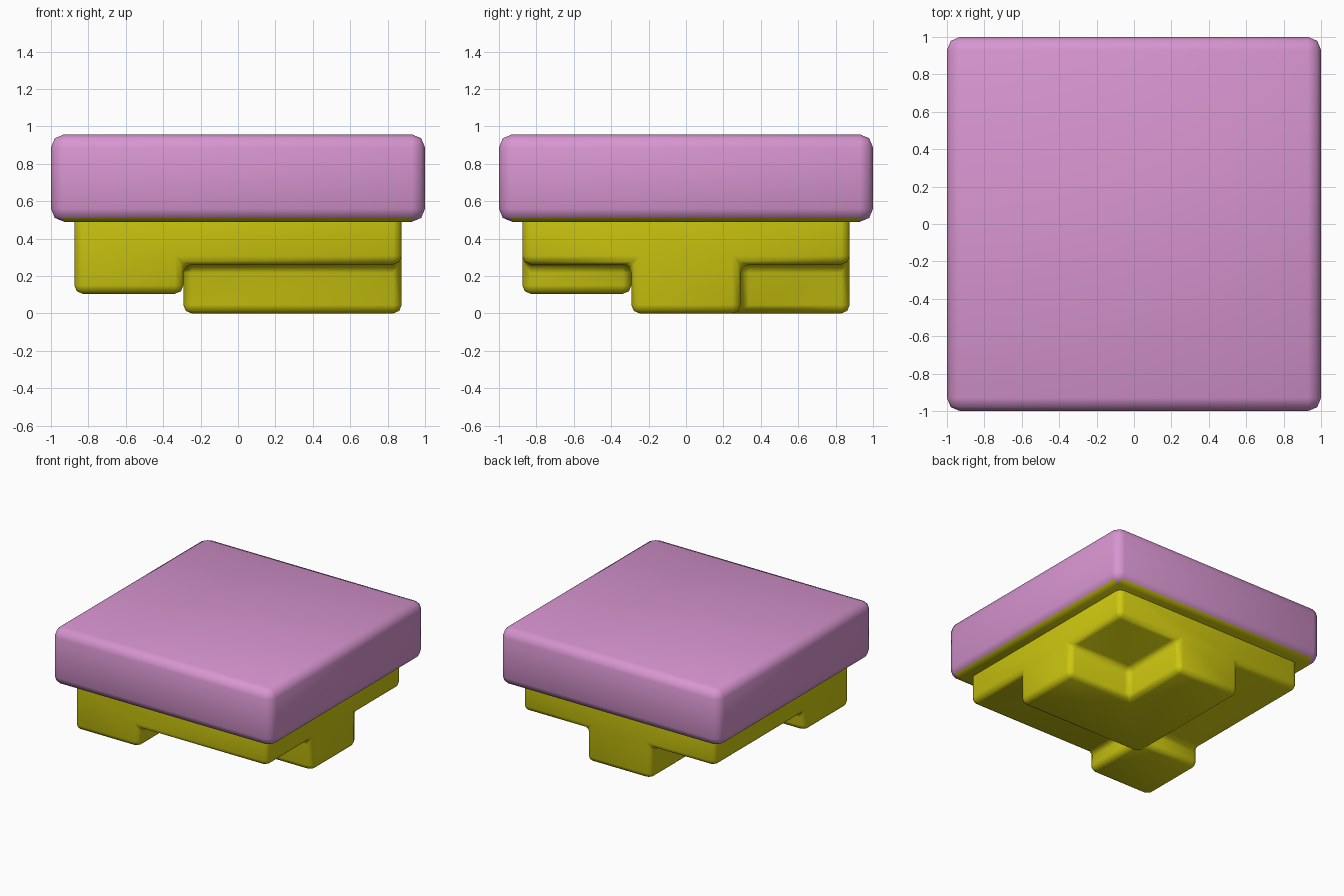
import bpy, bmesh

if "Cube" in bpy.data.objects:
    bpy.data.objects.remove(bpy.data.objects["Cube"])


def material(name, col):
    m = bpy.data.materials.new(name)
    m.diffuse_color = (*col, 1)
    m.use_nodes = True
    m.node_tree.nodes["Principled BSDF"].inputs["Base Color"].default_value = m.diffuse_color
    return m


pink = material("pink", (0.68, 0.30, 0.63))
yellow = material("yellow", (0.62, 0.58, 0.005))


def finish(bm, name, mats, width):
    """Round every hard edge and turn the mesh into a smooth object."""
    bmesh.ops.recalc_face_normals(bm, faces=bm.faces)
    edges = [e for e in bm.edges
             if len(e.link_faces) == 2 and e.calc_face_angle(0) > 0.5]
    bmesh.ops.bevel(bm, geom=edges, offset=width, offset_type='OFFSET',
                    segments=2, profile=0.5, affect='EDGES', clamp_overlap=True)
    for f in bm.faces:
        f.smooth = True
    me = bpy.data.meshes.new(name)
    bm.to_mesh(me)
    bm.free()
    for m in mats:
        me.materials.append(m)
    ob = bpy.data.objects.new(name, me)
    bpy.context.collection.objects.link(ob)
    return ob


# Top slab: pink, with a yellow underside that wraps into the lower rounding
bm = bmesh.new()
bmesh.ops.create_cube(bm, size=2)
for v in bm.verts:
    v.co.z = 0.957 if v.co.z > 0 else 0.49
slab = finish(bm, "top_slab", [pink, yellow], 0.07)
for p in slab.data.polygons:
    if p.center.z < 0.505:
        p.material_index = 1

# Underside: 3 x 3 grid plate with side walls running up into the slab
R, S, PLATE, TOP = 0.875, 0.292, 0.262, 0.50
steps = [-R, -S, S, R]
bm = bmesh.new()
grid = [[bm.verts.new((x, y, PLATE)) for y in steps] for x in steps]
cells = {(i, j): bm.faces.new((grid[i][j], grid[i][j + 1],
                               grid[i + 1][j + 1], grid[i + 1][j]))
         for i in range(3) for j in range(3)}
rim = [e for e in bm.edges if e.is_boundary]
walls = bmesh.ops.extrude_edge_only(bm, edges=rim)
for v in walls["geom"]:
    if isinstance(v, bmesh.types.BMVert):
        v.co.z = TOP


def push_down(keys, z):
    """Extrude a group of grid cells down to height z."""
    faces = [cells[k] for k in keys]
    out = bmesh.ops.extrude_face_region(bm, geom=faces)["geom"]
    for v in out:
        if isinstance(v, bmesh.types.BMVert):
            v.co.z = z
    bmesh.ops.delete(bm, geom=[f for f in faces if f.is_valid], context='FACES')


# L-shaped foot (centre, right and back cells) and the shorter corner foot
push_down([(1, 1), (2, 1), (1, 2)], 0.005 - 0.005)
push_down([(0, 0)], 0.105)
# merge the flush side walls so no seam remains
bmesh.ops.dissolve_limit(bm, angle_limit=0.02, verts=bm.verts[:], edges=bm.edges[:])
finish(bm, "stepped_base", [yellow], 0.045)
